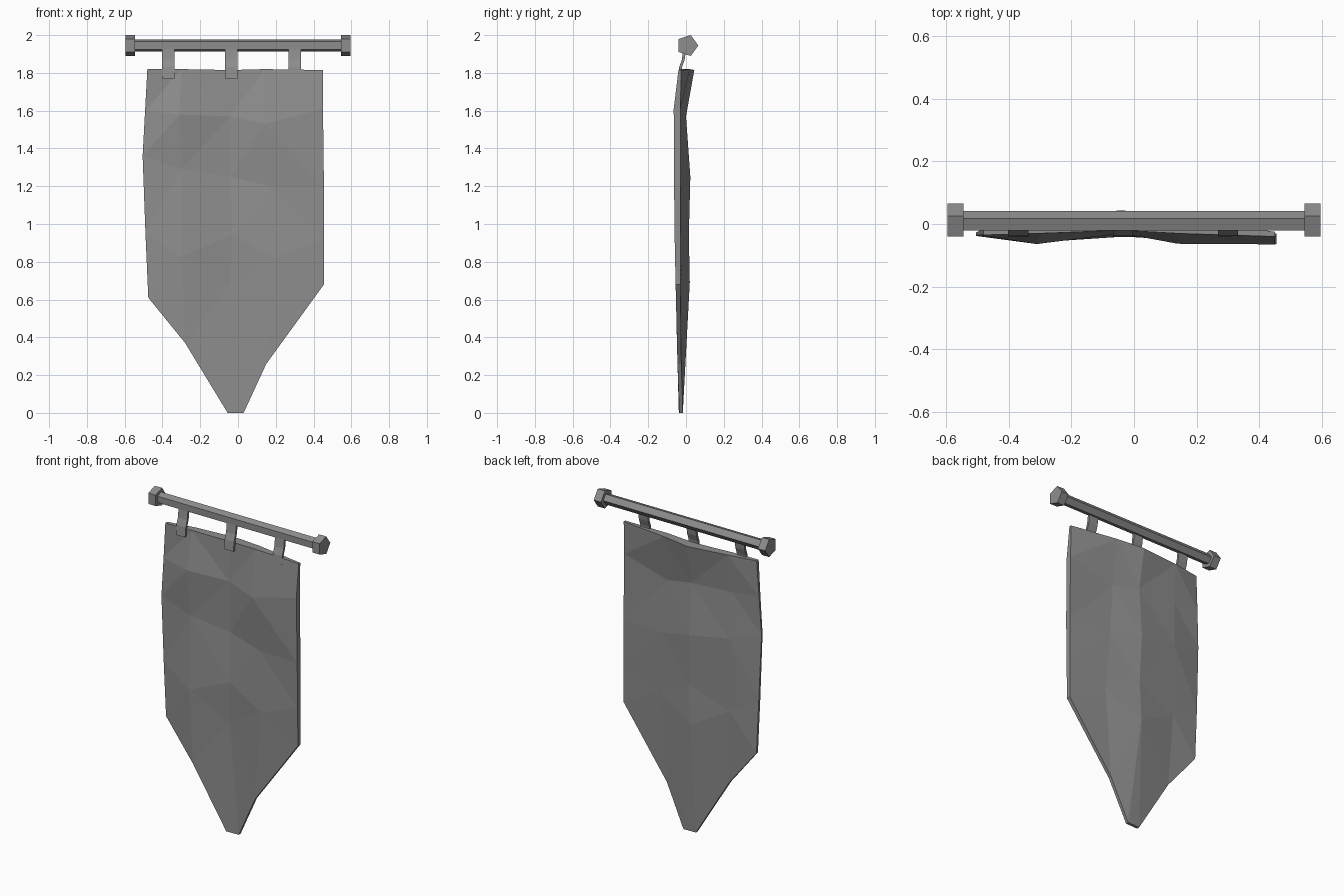
import bpy, bmesh, math
from mathutils import Matrix

cube = bpy.data.objects.get("Cube")
if cube:
    bpy.data.objects.remove(cube)

GREY = (0.27, 0.27, 0.27, 1)
mat = bpy.data.materials.new("plain grey")
mat.use_nodes = True
mat.diffuse_color = GREY
mat.node_tree.nodes["Principled BSDF"].inputs["Base Color"].default_value = GREY


def finish(name, bm):
    bmesh.ops.recalc_face_normals(bm, faces=bm.faces)
    mesh = bpy.data.meshes.new(name)
    bm.to_mesh(mesh)
    bm.free()
    mesh.materials.append(mat)
    obj = bpy.data.objects.new(name, mesh)
    bpy.context.collection.objects.link(obj)
    return obj


def bar(name, x, length, radius):
    """Five-sided bar lying along x, with a flat side to the front."""
    bm = bmesh.new()
    bmesh.ops.create_cone(bm, cap_ends=True, segments=5, radius1=radius,
                          radius2=radius, depth=length)
    # the ring's first corner must end up pointing to the back
    first = max(bm.verts, key=lambda v: v.co.y)
    spin = math.pi / 2 - math.atan2(first.co.y, first.co.x)
    bm.transform(Matrix.Translation((x, 0.0075, 1.945))
                 @ Matrix.Rotation(math.pi / 2, 4, 'Y') @ Matrix.Rotation(spin, 4, 'Z'))
    return finish(name, bm)


# Pole with its end caps
bar("pole", 0, 1.12, 0.034)
for side, x in (("right", -0.57), ("left", 0.57)):
    bar(side + "_pole_cap", x, 0.05, 0.058)

# Hanging straps, a bent strip from the pole onto the cloth
path = [(-0.042, 1.77), (-0.036, 1.83), (-0.022, 1.87), (-0.014, 1.93)]
for name, x in (("right", -0.37), ("middle", -0.035), ("left", 0.3)):
    bm = bmesh.new()
    outline = path + [(y + 0.015, z) for y, z in reversed(path)]
    face = bm.faces.new([bm.verts.new((x - 0.0325, y, z)) for y, z in outline])
    new = bmesh.ops.extrude_face_region(bm, geom=[face])["geom"]
    bmesh.ops.translate(bm, vec=(0.065, 0, 0),
                        verts=[v for v in new if isinstance(v, bmesh.types.BMVert)])
    finish(name + "_strap", bm)

# Cloth: rows from top to bottom, each point is x, z, front y, thickness
rows = [
    [(-.48, 1.82, -.035, .02), (-.3, 1.82, -.03, .045), (-.04, 1.815, -.02, .064),
     (.14, 1.82, -.03, .05), (.45, 1.815, -.04, .015)],
    [(-.492, 1.6, -.035, .015), (-.31, 1.58, -.064, .055), (-.04, 1.57, -.03, .03),
     (.14, 1.53, -.063, .04), (.45, 1.61, -.065, .035)],
    [(-.505, 1.36, -.038, .01), (-.3, 1.29, -.042, .045), (-.04, 1.25, -.022, .045),
     (.17, 1.2, -.04, .03), (.455, 1.2, -.063, .033)],
    [(-.49, .95, -.037, .015), (-.3, .83, -.058, .05), (-.03, .94, -.04, .055),
     (.2, .82, -.055, .04), (.455, .92, -.06, .03)],
    [(-.475, .61, -.035, .015), (-.28, .37, -.048, .02), (-.04, .69, -.03, .05),
     (.15, .26, -.045, .02), (.455, .68, -.055, .025)],
    [(-.055, 0, -.038, .018), (.03, 0, -.035, .018)],
]
bm = bmesh.new()
front = [[bm.verts.new((x, y, z)) for x, z, y, t in row] for row in rows]
back = [[bm.verts.new((x, y + t, z)) for x, z, y, t in row] for row in rows]
for g in (front, back):
    for upper, lower in zip(g[:4], g[1:5]):
        for i in range(4):
            bm.faces.new((upper[i], upper[i + 1], lower[i + 1], lower[i]))
    low, (tip_r, tip_l) = g[4], g[5]
    bm.faces.new((low[1], low[2], tip_r))
    bm.faces.new((low[2], tip_l, tip_r))
    bm.faces.new((low[2], low[3], tip_l))


def rim(g):
    return (g[0] + [r[4] for r in g[1:5]] + [g[4][3], g[5][1], g[5][0], g[4][1]]
            + [r[0] for r in reversed(g[1:5])])


f, b = rim(front), rim(back)
for i in range(len(f)):
    bm.faces.new((f[i - 1], f[i], b[i], b[i - 1]))
bmesh.ops.triangulate(bm, faces=bm.faces)
finish("banner_cloth", bm)
